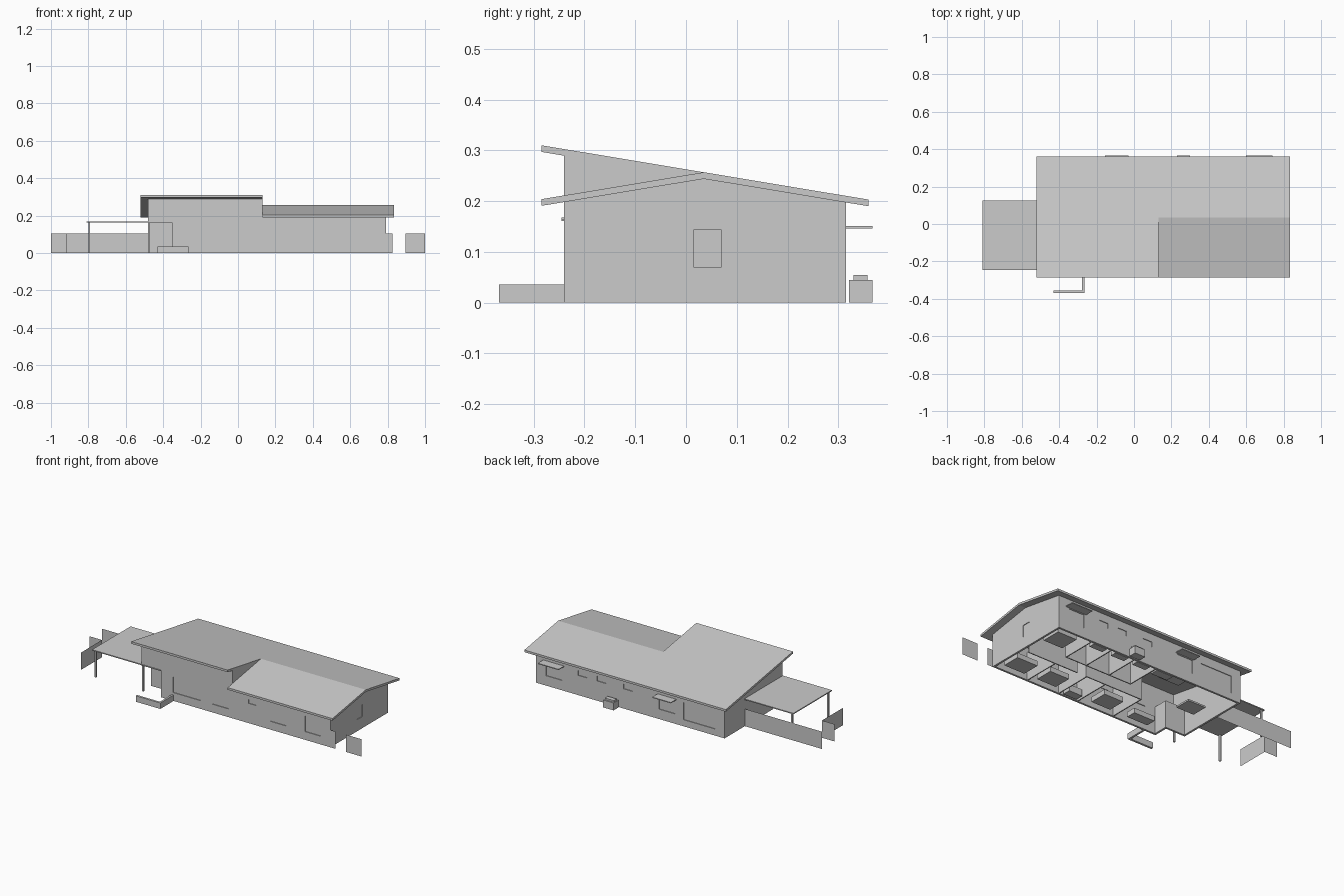
import bpy, bmesh

if "Cube" in bpy.data.objects:
    bpy.data.objects.remove(bpy.data.objects["Cube"])


def finish(name, bm):
    bmesh.ops.recalc_face_normals(bm, faces=bm.faces)
    me = bpy.data.meshes.new(name)
    bm.to_mesh(me)
    bm.free()
    ob = bpy.data.objects.new(name, me)
    bpy.context.collection.objects.link(ob)
    return ob


def boxes(name, items):
    """One object from boxes given as (x0, x1, y0, y1, z0, z1)."""
    bm = bmesh.new()
    for x0, x1, y0, y1, z0, z1 in items:
        vs = bmesh.ops.create_cube(bm, size=1)["verts"]
        for v in vs:
            v.co = ((x0 + x1) / 2 + v.co.x * (x1 - x0),
                    (y0 + y1) / 2 + v.co.y * (y1 - y0),
                    (z0 + z1) / 2 + v.co.z * (z1 - z0))
    return finish(name, bm)


def prism(name, yz, x0, x1):
    """Extrude a y-z profile along x."""
    bm = bmesh.new()
    f = bm.faces.new([bm.verts.new((x0, y, z)) for y, z in yz])
    ext = bmesh.ops.extrude_face_region(bm, geom=[f])["geom"]
    for v in ext:
        if isinstance(v, bmesh.types.BMVert):
            v.co.x = x1
    return finish(name, bm)


def sheet(name, p, q, h):
    """Upright thin fence panel from p to q."""
    bm = bmesh.new()
    bm.faces.new([bm.verts.new(c) for c in
                  ((*p, 0), (*q, 0), (*q, h), (*p, h))])
    return finish(name, bm)


# Roof lines
S, T = 0.166, 0.013                      # slope, slab thickness
YF, YB, YR = -0.285, 0.36, 0.035         # front eave, back eave, ridge
XL, XM, XR = -0.52, 0.13, 0.835


def main_z(y):
    return 0.203 + (YB - y) * S


def gable_z(y):
    return min(main_z(y), main_z(YR) - (YR - y) * S)


prism("main_roof", [(YF, main_z(YF)), (YB, main_z(YB)),
                    (YB, main_z(YB) - T), (YF, main_z(YF) - T)], XL, XM)
ys = (YF, YR, YB)
prism("gable_roof", [(y, gable_z(y)) for y in ys] +
      [(y, gable_z(y) - T) for y in reversed(ys)], XM, XR)

# Outer walls
W = 0.012
x0, x1, y0, y1 = -0.48, 0.79, -0.24, 0.315
PX, PY, PZ = -0.35, -0.15, 0.165         # recessed entrance
walls = []
under = lambda f, y: f(y) - T
walls.append(prism("right_wall", [(y0, 0), (y1, 0), (y1, under(gable_z, y1)),
             (YR, under(gable_z, YR)), (y0, under(gable_z, y0))], x1 - W, x1))
walls.append(prism("left_wall", [(PY, 0), (y1, 0), (y1, under(main_z, y1)),
             (y0, under(main_z, y0)), (y0, PZ), (PY, PZ)], x0, x0 + W))
prism("step_wall", [(y0, under(gable_z, y0)), (YR, under(gable_z, YR)),
                    (y0, under(main_z, y0))], XM - W, XM)
zf, zr, zb = under(main_z, y0), under(gable_z, y0), under(main_z, y1)
walls.append(boxes("front_wall_left", [(PX, XM, y0, y0 + W, 0, zf)]))
walls.append(boxes("front_wall_right", [(XM, x1 - W, y0, y0 + W, 0, zr)]))
walls.append(boxes("back_wall", [(x0 + W, x1 - W, y1 - W, y1, 0, zb)]))
boxes("entrance_upper_wall", [(x0 + W, PX, y0, y0 + W, PZ, zf)])
boxes("entrance_recess_walls", [(x0 + W, PX, PY, PY + W, 0, PZ),
                                (PX, PX + W, y0 + W, PY + W, 0, PZ)])

# Window openings with panes
front = [(-0.27, -0.085, .05, .145), (-0.005, .105, .05, .145),
         (.24, .29, .12, .145), (.385, .49, .05, .145), (.62, .725, .05, .145)]
back = [(-.417, -.205, .04, .145), (-.145, -.04, .06, .142),
        (.14, .20, .12, .15), (.317, .377, .12, .15), (.445, .505, .12, .15),
        (.615, .72, .06, .142)]
cuts, panes = [], []
for wins, y in ((front, y0), (back, y1 - W)):
    for a, b, c, d in wins:
        cuts.append((a, b, y - .01, y + W + .01, c, d))
        panes.append((a, b, y + .004, y + .008, c, d))
cuts.append((x1 - W - .01, x1 + .01, .015, .07, .07, .143))
panes.append((x1 - .008, x1 - .004, .015, .07, .07, .143))
boxes("window_panes", panes)
cutter = boxes("window_cutter", cuts)
cutter.hide_render = True
cutter.hide_viewport = True
for w in walls:
    if w.name != "left_wall":
        m = w.modifiers.new("windows", 'BOOLEAN')
        m.object = cutter
        m.solver = 'EXACT'

# Window awnings at the back
boxes("back_awnings", [(a, b, y1, .367, .146, .151)
                       for a, b in ((-.155, -.03), (.60, .74))])

# Carport canopy and posts
boxes("carport_canopy", [(-.81, x0, -.245, .125, .162, .168),
                         (x0, PX, -.245, PY, .161, .165)])
boxes("carport_posts", [(x - .005, x + .005, y - .005, y + .005, 0, .162)
                        for x, y in ((-.795, -.23), (-.795, .115), (-.475, -.23))])

# Fence panels
for i, (p, q) in enumerate([((-1, .12), (x0, .12)), ((-1, 0), (-.915, 0)),
                            ((-.915, 0), (-.915, -.2)),
                            ((.895, y0), (1, y0)), ((x1, y0), (.825, y0))]):
    sheet("fence_panel_%d" % i, p, q, .105)

# Low garden wall by the entrance
boxes("garden_wall", [(-.43, -.265, -.368, -.355, 0, .036),
                      (-.277, -.265, -.355, y0, 0, .036)])

# Outdoor utility unit
boxes("utility_unit", [(.23, .30, .321, .367, 0, .045),
                       (.235, .295, .33, .358, .045, .055)])

# Inner partitions
H, t = .17, .006
part = [(-.05, .34, .0, t, 0, H), (.40, .74, .0, t, 0, H),
        (.10, .55, .09, .09 + t, 0, H)]
part += [(x, x + t, y0 + W, .0, 0, H) for x in (-.05, .2, .33, .55)]
part += [(x, x + t, .09, y1 - W, 0, H) for x in (.10, .25, .41, .55)]
boxes("inner_walls", part)

# Simple furniture: beds, tables, counters
boxes("furniture", [
    (.60, .74, -.20, -.09, .01, .04), (.62, .75, .14, .26, .01, .04),
    (.38, .51, -.20, -.09, .01, .04), (.0, .13, -.20, -.09, .01, .04),
    (-.26, -.12, -.20, -.14, .01, .04), (-.40, -.28, .02, .12, .03, .04),
    (-.16, -.02, .18, .25, .05, .06), (-.02, .09, .25, .30, .0, .06),
    (.14, .23, .26, .30, .0, .04), (.29, .38, .26, .30, .0, .04),
    (.44, .53, .26, .30, .0, .04), (.22, .31, -.22, -.17, .0, .04)])
